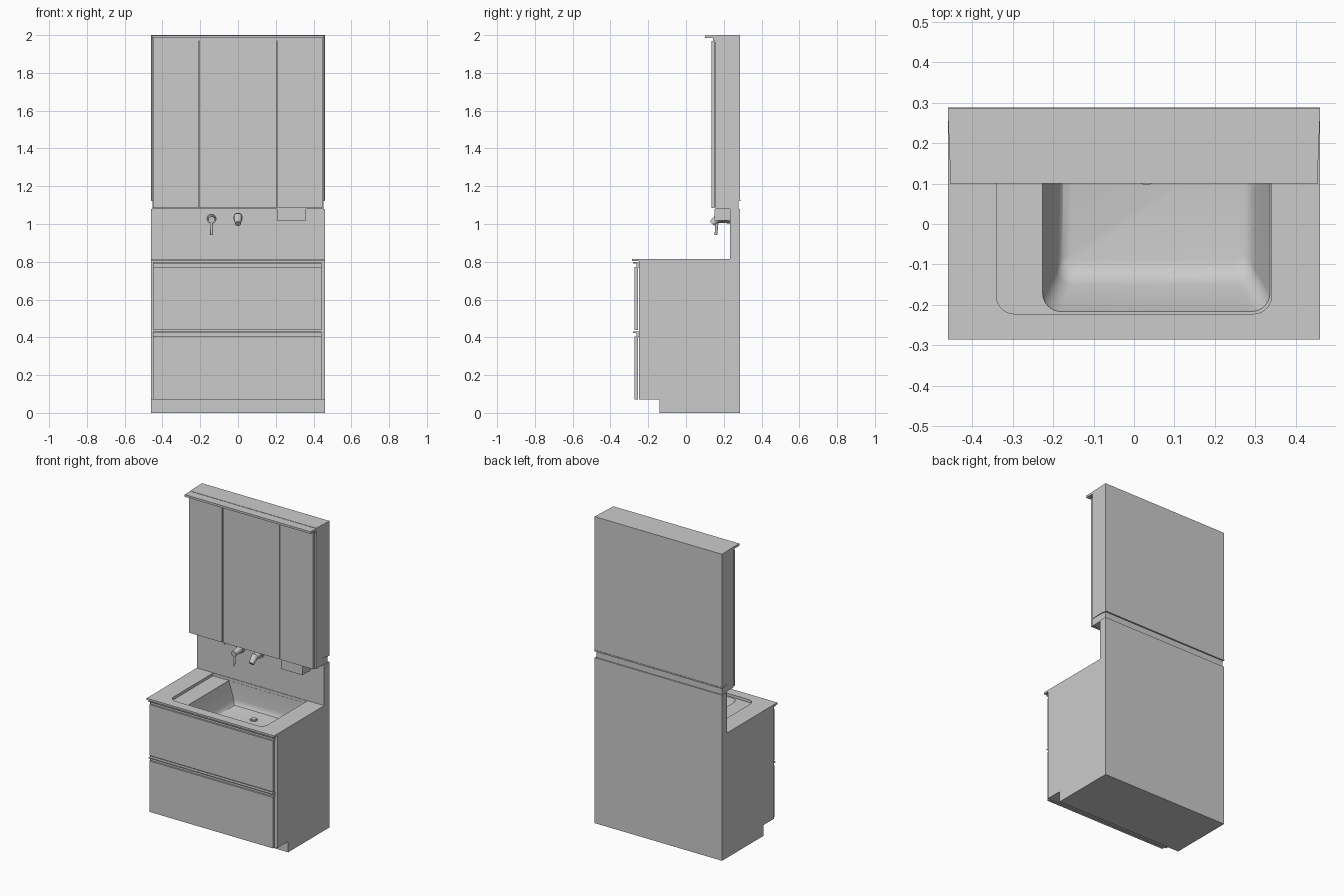
import bpy, bmesh, math
from mathutils import Vector

cube = bpy.data.objects.get("Cube")
if cube:
    bpy.data.objects.remove(cube, do_unlink=True)

grey = bpy.data.materials.new("light_grey")
grey.use_nodes = True
COLOUR = (0.6, 0.6, 0.6, 1)
grey.diffuse_color = COLOUR
grey.node_tree.nodes["Principled BSDF"].inputs["Base Color"].default_value = COLOUR


def finish(name, bm, smooth=False):
    bmesh.ops.recalc_face_normals(bm, faces=bm.faces)
    me = bpy.data.meshes.new(name)
    bm.to_mesh(me)
    bm.free()
    me.materials.append(grey)
    ob = bpy.data.objects.new(name, me)
    bpy.context.collection.objects.link(ob)
    if smooth:
        shade(ob)
    return ob


def shade(ob):
    bpy.ops.object.select_all(action='DESELECT')
    ob.select_set(True)
    bpy.context.view_layer.objects.active = ob
    bpy.ops.object.shade_smooth_by_angle(angle=math.radians(35))


def loft(name, loops, smooth=False):
    """Skin a stack of equal-length point loops and cap both ends."""
    bm = bmesh.new()
    rings = [[bm.verts.new(p) for p in loop] for loop in loops]
    for a, b in zip(rings, rings[1:]):
        for i in range(len(a)):
            j = (i + 1) % len(a)
            bm.faces.new((a[i], a[j], b[j], b[i]))
    bm.faces.new(rings[0])
    bm.faces.new(rings[-1])
    return finish(name, bm, smooth)


def box(name, x, y, z):
    return loft(name, [[(x[0], y[0], h), (x[1], y[0], h), (x[1], y[1], h), (x[0], y[1], h)] for h in z])


def side_profile(name, x, points):
    return loft(name, [[(h, a, b) for a, b in points] for h in x])


def basin_loop(x, y, z, r):
    """Outline with two round front corners and a square back."""
    pts = [(x[1], y[1], z), (x[0], y[1], z)]
    for cx, start in ((x[0] + r, 180), (x[1] - r, 270)):
        for i in range(9):
            t = math.radians(start + i * 90 / 8)
            pts.append((cx + r * math.cos(t), y[0] + r + r * math.sin(t), z))
    return pts


def rod(name, a, b, r1, r2=None, sides=20):
    a, b = Vector(a), Vector(b)
    turn = (b - a).to_track_quat('Z', 'Y')
    ring = [Vector((math.cos(k * math.tau / sides), math.sin(k * math.tau / sides), 0)) for k in range(sides)]
    return loft(name, [[p + turn @ (v * r) for v in ring] for p, r in ((a, r1), (b, r2 or r1))], True)


def cut(ob, cutter):
    mod = ob.modifiers.new("cut", 'BOOLEAN')
    mod.operation = 'DIFFERENCE'
    mod.solver = 'EXACT'
    mod.object = cutter
    cutter.hide_render = True
    bpy.ops.object.select_all(action='DESELECT')
    bpy.context.view_layer.objects.active = ob
    ob.select_set(True)
    bpy.ops.object.modifier_apply(modifier=mod.name)
    bpy.data.objects.remove(cutter, do_unlink=True)


# Base unit with toe kick, counter lip and splash back in one side profile
base = side_profile("base_unit", (-0.46, 0.46), [
    (-0.14, 0), (0.285, 0), (0.285, 1.08), (0.232, 1.08), (0.232, 0.815), (-0.285, 0.815),
    (-0.285, 0.803), (-0.25, 0.803), (-0.25, 0.07), (-0.14, 0.07)])

# Shallow recess with a side shelf, then the deep sloping bowl
cut(base, loft("recess_cutter", [
    basin_loop((-0.34, 0.34), (-0.222, 0.229), h, 0.045) for h in (0.797, 0.85)]))
cut(base, loft("bowl_cutter", [
    basin_loop((-0.155, 0.265), (-0.09, 0.2), 0.65, 0.02),
    basin_loop((-0.175, 0.28), (-0.112, 0.215), 0.654, 0.03),
    basin_loop((-0.187, 0.292), (-0.135, 0.225), 0.668, 0.035),
    basin_loop((-0.192, 0.298), (-0.15, 0.228), 0.69, 0.04),
    basin_loop((-0.225, 0.335), (-0.215, 0.228), 0.792, 0.045),
    basin_loop((-0.228, 0.339), (-0.221, 0.228), 0.82, 0.045)]))
shade(base)
rod("drain_ring", (0.03, 0.12, 0.649), (0.03, 0.12, 0.654), 0.024)
rod("drain_plug", (0.03, 0.12, 0.65), (0.03, 0.12, 0.658), 0.017)

# Two drawers, each with a slim grip rail along the top
for label, low, high in (("lower", 0.072, 0.432), ("upper", 0.44, 0.8)):
    box(label + "_drawer_front", (-0.449, 0.443), (-0.273, -0.255), (low, high - 0.028))
    box(label + "_drawer_grip_recess", (-0.449, 0.443), (-0.262, -0.25), (high - 0.03, high))
    box(label + "_drawer_grip_lip", (-0.449, 0.443), (-0.28, -0.255), (high - 0.008, high - 0.002))

# Wall cabinet, slightly narrower towards the front
outline = [(-0.46, 0.285), (-0.455, 0.156), (0.455, 0.156), (0.46, 0.285)]
loft("wall_cabinet", [[(x, y, h) for x, y in outline] for h in (1.127, 2.0)])
box("cabinet_floor", (-0.453, 0.453), (0.156, 0.278), (1.08, 1.13))
box("back_rail", (-0.46, 0.46), (0.26, 0.2875), (1.122, 1.13))
box("cabinet_cornice", (-0.455, 0.455), (0.1, 0.16), (1.984, 1.998))
box("cornice_support", (-0.45, 0.45), (0.143, 0.16), (1.97, 1.986))

# Three mirror doors
for label, a, b in (("right", -0.45, -0.21), ("middle", -0.205, 0.203), ("left", 0.208, 0.447)):
    box(label + "_mirror_door", (a, b), (0.136, 0.15), (1.085, 1.968))
    box(label + "_door_backing", (a + 0.008, b - 0.008), (0.149, 0.158), (1.092, 1.96))

# Open tray under the cabinet
X, Y, Z = (0.206, 0.36), (0.15, 0.233), (1.018, 1.08)
T = 0.005
box("tray_floor", X, Y, (Z[0], Z[0] + T))
box("tray_front", X, (Y[0], Y[0] + T), Z)
for label, a in (("right", X[0]), ("left", X[1] - T)):
    box("tray_%s_end" % label, (a, a + T), Y, Z)

# Tap lever
rod("lever_collar", (-0.14, 0.235, 1.028), (-0.14, 0.215, 1.028), 0.026)
rod("lever_body", (-0.14, 0.22, 1.028), (-0.14, 0.155, 1.022), 0.021, 0.018)
rod("lever_handle", (-0.14, 0.165, 1.02), (-0.14, 0.158, 0.942), 0.008, 0.007)

# Spout tilted down over the bowl
rod("spout_collar", (0, 0.235, 1.033), (0, 0.215, 1.033), 0.026)
rod("spout_body", (0, 0.225, 1.036), (0, 0.165, 1.032), 0.02)
rod("spout_head", (0, 0.178, 1.04), (0, 0.137, 1.002), 0.022, 0.016)
rod("wall_button", (-0.265, 0.235, 1.025), (-0.265, 0.228, 1.025), 0.008)
